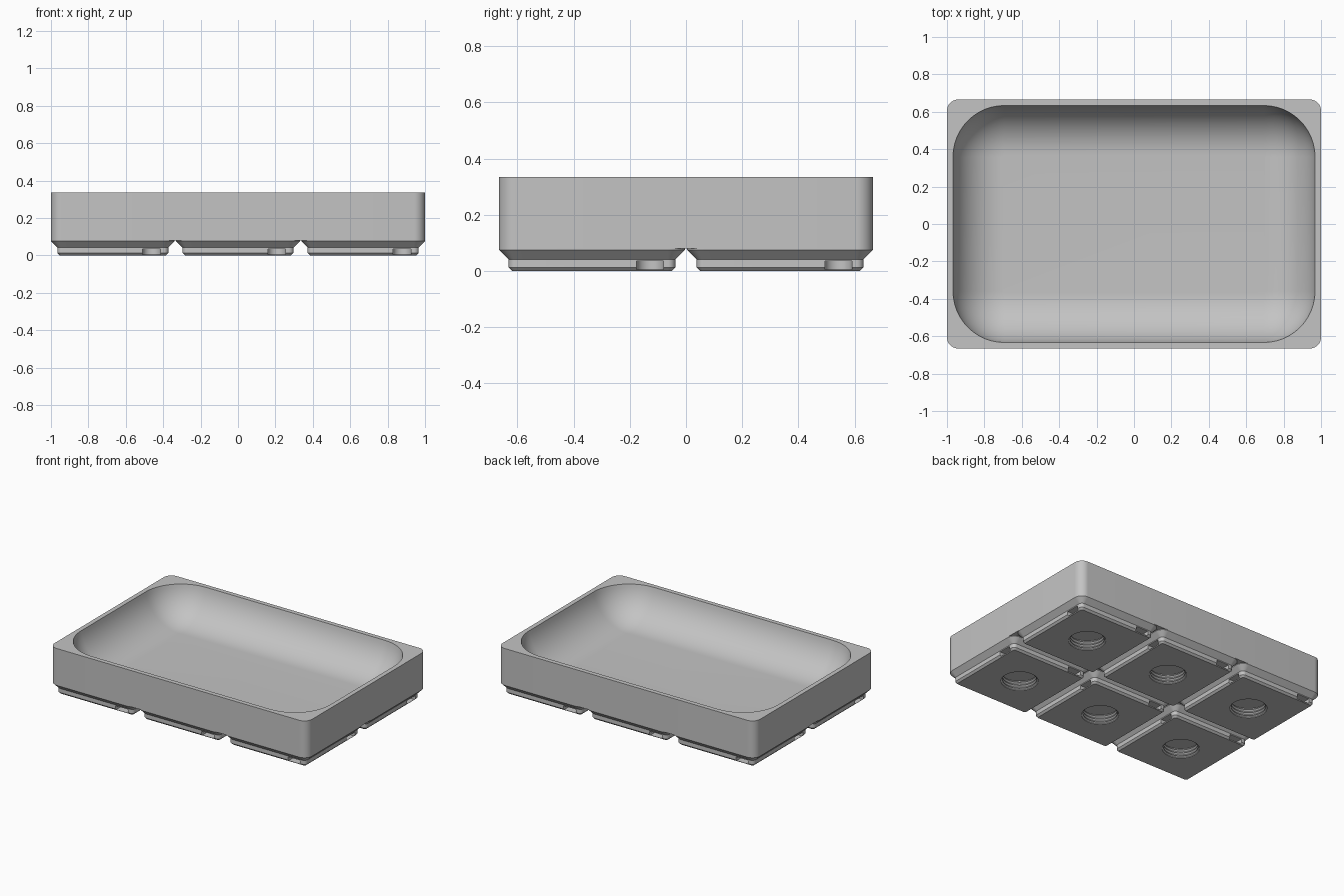
import bpy, bmesh
from math import sin, cos, pi, radians, sqrt
from mathutils import Matrix

cube = bpy.data.objects.get("Cube")
if cube:
    bpy.data.objects.remove(cube, do_unlink=True)

MM = 2 / 125.5            # one design millimetre
PITCH = 42 * MM
HALF_X, HALF_Y = 1.0, 41.75 * MM
FOOT = 20.75 * MM
CORNER = 3.75 * MM
BASE_Z, TOP_Z = 5 * MM, 21 * MM

grey = bpy.data.materials.new("plain grey")
grey.use_nodes = True
COLOUR = (0.55, 0.55, 0.55, 1)
grey.diffuse_color = COLOUR
grey.node_tree.nodes["Principled BSDF"].inputs["Base Color"].default_value = COLOUR


def ring(hx, hy, r, z, steps=12):
    """Rounded rectangle outline at height z."""
    pts = []
    corners = [(1, 1), (-1, 1), (-1, -1), (1, -1)]
    for k, (sx, sy) in enumerate(corners):
        for i in range(steps + 1):
            a = (k + i / steps) * pi / 2
            pts.append((sx * (hx - r) + r * cos(a), sy * (hy - r) + r * sin(a), z))
    return pts


def loft(bm, rings, matrix=Matrix()):
    """Closed solid through a stack of matching rings."""
    loops = [[bm.verts.new(matrix @ Matrix.Translation(p).translation) for p in r] for r in rings]
    n = len(loops[0])
    for a, b in zip(loops, loops[1:]):
        for i in range(n):
            j = (i + 1) % n
            bm.faces.new((a[i], a[j], b[j], b[i]))
    bm.faces.new(loops[0][::-1])
    bm.faces.new(loops[-1])


def make(name, bm):
    bmesh.ops.remove_doubles(bm, verts=bm.verts, dist=1e-5)
    bmesh.ops.recalc_face_normals(bm, faces=bm.faces)
    mesh = bpy.data.meshes.new(name)
    bm.to_mesh(mesh)
    bm.free()
    mesh.materials.append(grey)
    obj = bpy.data.objects.new(name, mesh)
    bpy.context.collection.objects.link(obj)
    return obj


def smooth(obj, angle=25):
    bpy.ops.object.select_all(action='DESELECT')
    obj.select_set(True)
    bpy.context.view_layer.objects.active = obj
    bpy.ops.object.shade_smooth_by_angle(angle=radians(angle))


# Tray body: outer wall, flat rim, then a scooped bowl down to the floor
RIM, SCOOP, FLOOR_Z = 0.032, 0.27, 0.11
rings = [ring(HALF_X, HALF_Y, CORNER, z) for z in (BASE_Z, TOP_Z)]
depth = TOP_Z - FLOOR_Z
reach = sqrt(SCOOP ** 2 - (SCOOP - depth) ** 2)
STEPS = 16
start = pi / 2 - (pi / 2 - 0.17)
for i in range(STEPS + 1):
    t = i / STEPS
    low = SCOOP - depth
    a0 = pi / 2 - sin(low / SCOOP) if low > 0 else pi / 2
    a = a0 * (1 - t)
    inset = RIM + SCOOP * (sin(a0) - sin(a))
    z = TOP_Z if i == 0 else FLOOR_Z + SCOOP * (1 - cos(a))
    r = max(SCOOP * sin(a), 0.0) + 0.008
    rings.append(ring(HALF_X - inset, HALF_Y - inset, r, z))
bm = bmesh.new()
loft(bm, rings)
body = make("tray_body", bm)
smooth(body)

# Foot: stepped and chamfered pad
bm = bmesh.new()
profile = [(2.95, 0.8, 0), (2.15, 1.6, 0.8), (2.15, 1.6, 2.6), (0, 3.75, 4.75), (0, 3.75, 5)]
loft(bm, [ring(FOOT - i * MM, FOOT - i * MM, r * MM, z * MM) for i, r, z in profile])
foot = make("foot", bm)

# Cutter: threaded centre hole and four side slots
bm = bmesh.new()
OUTER, INNER, TURN = 0.119, 0.109, 0.022
hole = [(OUTER, -0.01), (OUTER, 0.004)]
for k in range(3):
    z = 0.004 + k * TURN
    hole += [(INNER, z + 0.006), (INNER, z + 0.01), (OUTER, z + 0.016), (OUTER, z + 0.02)]
loft(bm, [ring(r, r, r, z) for r, z in hole])
for k in range(4):
    place = Matrix.Rotation(k * pi / 2, 4, 'Z') @ Matrix.Translation((13 * MM, -0.2785, 0))
    bm_rings = [ring(0.048, 0.1215, 0.048, z) for z in (0.005, 0.035)]
    loft(bm, [[(place @ Matrix.Translation(p)).translation for p in r] for r in bm_rings])
cutter = make("foot_cutter", bm)
cutter.hide_render = True

cut = foot.modifiers.new("cut", 'BOOLEAN')
cut.operation, cut.solver, cut.object = 'DIFFERENCE', 'EXACT', cutter
bpy.context.view_layer.update()
deps = bpy.context.evaluated_depsgraph_get()
foot_mesh = bpy.data.meshes.new_from_object(foot.evaluated_get(deps))
foot.modifiers.clear()
foot.data = foot_mesh
bpy.data.objects.remove(cutter, do_unlink=True)
smooth(foot)

# Grid of feet, three by two
for ix in (-1, 0, 1):
    for iy in (-0.5, 0.5):
        copy = bpy.data.objects.new(f"foot_{ix + 2}_{int(iy + 1.5)}", foot.data)
        copy.location = (ix * PITCH, iy * PITCH, 0)
        bpy.context.collection.objects.link(copy)
bpy.data.objects.remove(foot, do_unlink=True)
